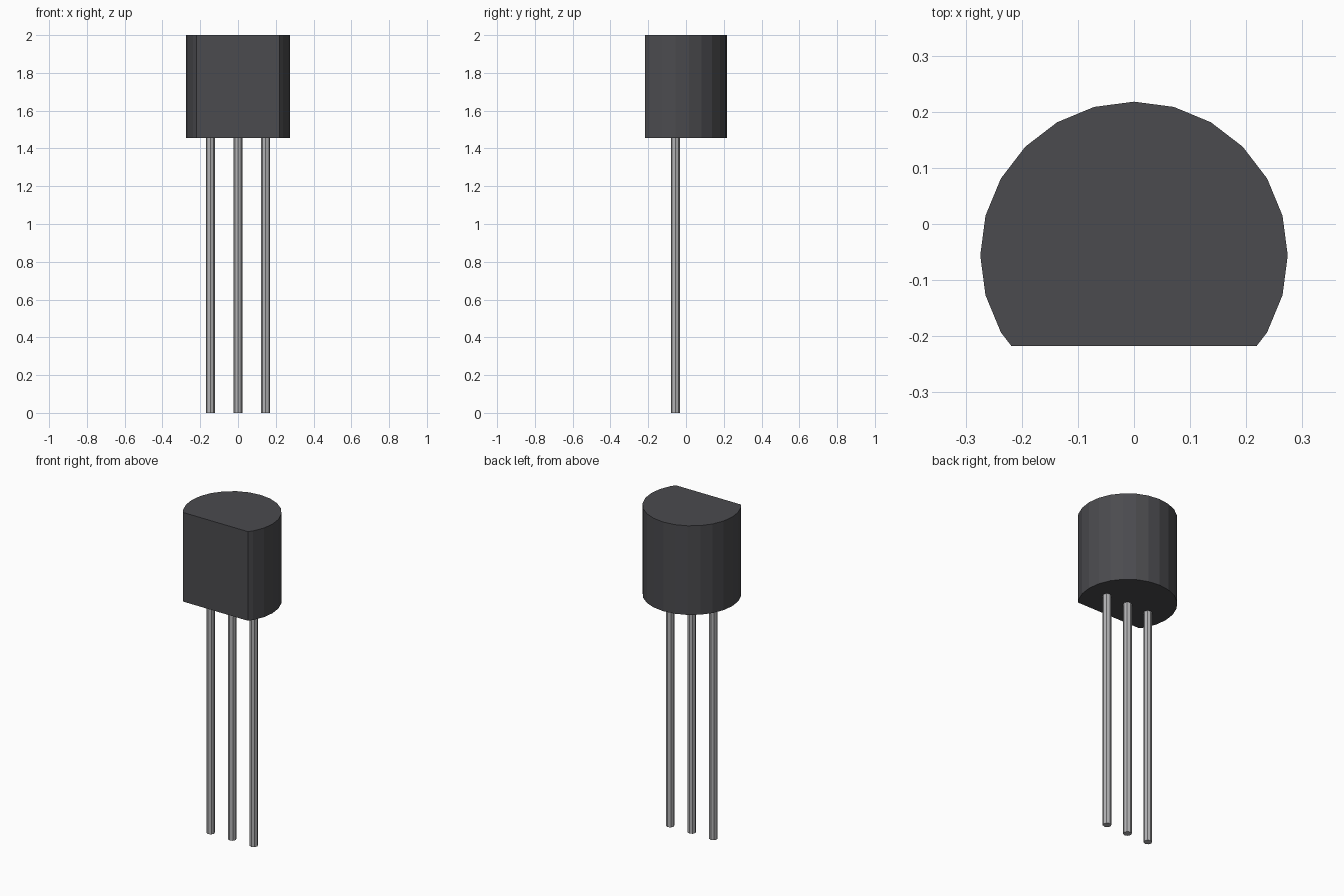
import bpy, bmesh
from mathutils import Vector

cube = bpy.data.objects.get("Cube")
if cube:
    bpy.data.objects.remove(cube)


def make_material(name, color):
    mat = bpy.data.materials.new(name)
    mat.use_nodes = True
    mat.diffuse_color = color
    mat.node_tree.nodes["Principled BSDF"].inputs["Base Color"].default_value = color
    return mat


def make_cylinder(name, sides, radius, z_low, z_high, x, mat, flat_y=None):
    """Upright flat-shaded cylinder, optionally sliced flat at the front."""
    bm = bmesh.new()
    bmesh.ops.create_cone(bm, cap_ends=True, segments=sides, radius1=radius,
                          radius2=radius, depth=z_high - z_low)
    bmesh.ops.translate(bm, verts=bm.verts, vec=(x, AXIS_Y, (z_low + z_high) / 2))
    if flat_y is not None:
        cut = bmesh.ops.bisect_plane(bm, geom=bm.verts[:] + bm.edges[:] + bm.faces[:],
                                     plane_co=Vector((0, flat_y, 0)),
                                     plane_no=Vector((0, -1, 0)), clear_outer=True)
        rim = [e for e in cut["geom_cut"] if isinstance(e, bmesh.types.BMEdge)]
        bmesh.ops.holes_fill(bm, edges=rim, sides=0)
    bmesh.ops.recalc_face_normals(bm, faces=bm.faces)
    mesh = bpy.data.meshes.new(name)
    bm.to_mesh(mesh)
    bm.free()
    mesh.materials.append(mat)
    obj = bpy.data.objects.new(name, mesh)
    bpy.context.collection.objects.link(obj)
    return obj


AXIS_Y = -0.056
BODY_BOTTOM = 1.455
PIN_SPACING = 0.146

black_plastic = make_material("black_plastic", (0.07, 0.07, 0.077, 1))
grey_metal = make_material("grey_metal", (0.45, 0.45, 0.46, 1))

# Moulded body with a flat front
make_cylinder("body", 24, 0.274, BODY_BOTTOM, 2.0, 0, black_plastic, flat_y=-0.217)

# Three straight leads
for i, side in enumerate(("right", "middle", "left")):
    make_cylinder(side + "_lead", 8, 0.024, 0, BODY_BOTTOM, (i - 1) * PIN_SPACING, grey_metal)
